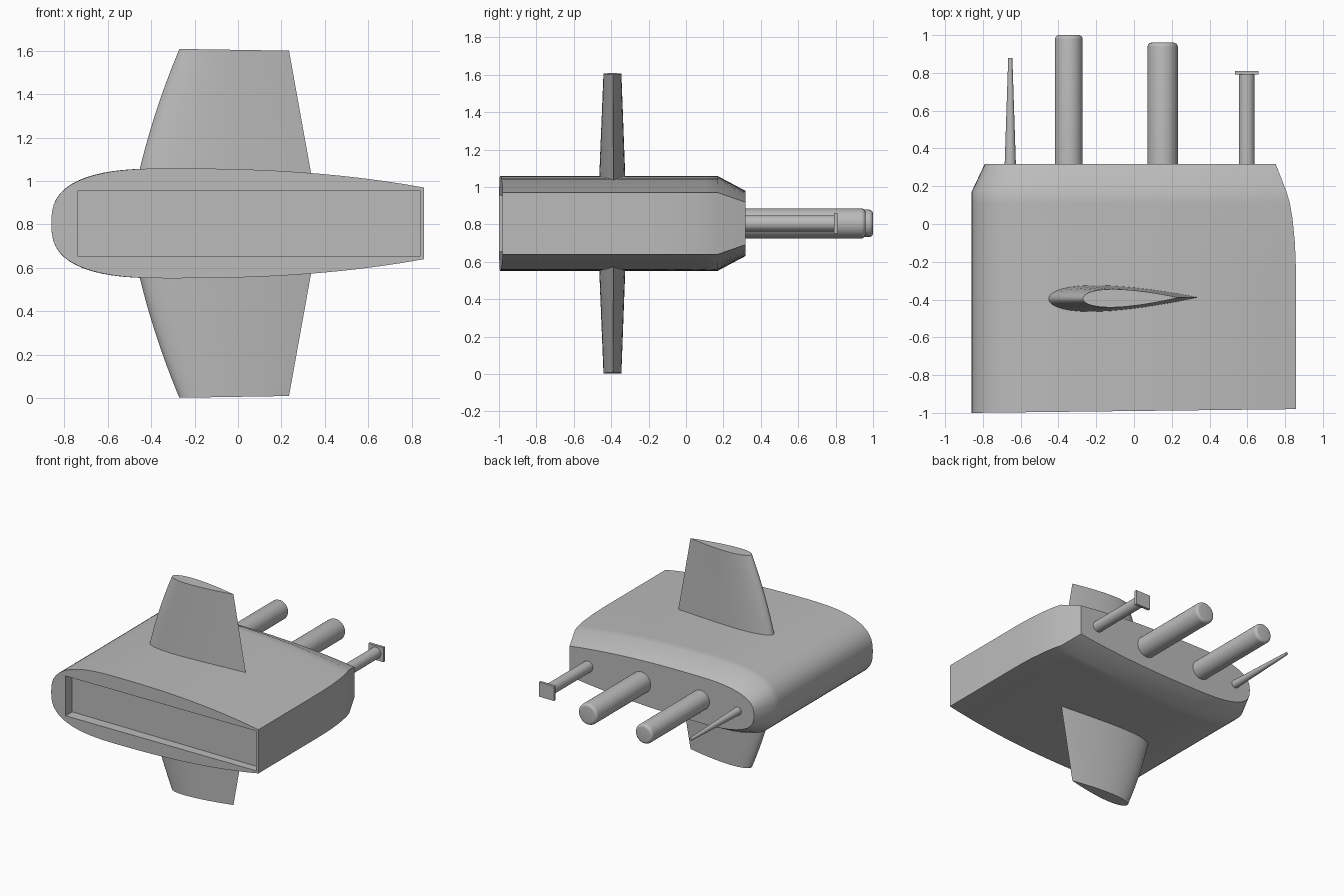
import bpy, bmesh, math
from mathutils import Vector

if "Cube" in bpy.data.objects:
    bpy.data.objects.remove(bpy.data.objects["Cube"])

grey = bpy.data.materials.new("plain_grey")
grey.use_nodes = True
grey.diffuse_color = (0.5, 0.5, 0.5, 1)
grey.node_tree.nodes["Principled BSDF"].inputs["Base Color"].default_value = (0.5, 0.5, 0.5, 1)

MID = 0.805       # height of the centre plane
NOSE = -0.86
TAIL = 0.857
DECK = 0.318      # flat end that carries the masts


def loft(name, rings, smooth=35):
    """Skin a list of closed rings and cap both ends."""
    bm = bmesh.new()
    loops = [[bm.verts.new(p) for p in ring] for ring in rings]
    n = len(loops[0])
    for a, b in zip(loops, loops[1:]):
        for i in range(n):
            j = (i + 1) % n
            bm.faces.new((a[i], a[j], b[j], b[i]))
    bm.faces.new(loops[0])
    bm.faces.new(loops[-1])
    bmesh.ops.recalc_face_normals(bm, faces=bm.faces)
    mesh = bpy.data.meshes.new(name)
    bm.to_mesh(mesh)
    bm.free()
    obj = bpy.data.objects.new(name, mesh)
    bpy.context.collection.objects.link(obj)
    mesh.materials.append(grey)
    shade(obj, smooth)
    return obj


def shade(obj, angle=35):
    bpy.ops.object.select_all(action='DESELECT')
    obj.select_set(True)
    bpy.context.view_layer.objects.active = obj
    bpy.ops.object.shade_smooth_by_angle(angle=math.radians(angle))


# Sail body: foil section with a blunt nose and a flat tail
def half_thickness(d):
    if d < 0.55:
        return 0.253 * max(0, 1 - (1 - d / 0.55) ** 2.7) ** (1 / 2.7)
    return 0.253 - 0.088 * ((d - 0.55) / (TAIL - NOSE - 0.55)) ** 2.4


nose_steps = [0.55 * (1 - math.cos(math.pi / 2 * i / 16)) for i in range(17)]
tail_steps = [0.55 + (TAIL - NOSE - 0.55) * i / 12 for i in range(1, 13)]
steps = nose_steps + tail_steps


def body_ring(y, lead, trail, scale, slant=0):
    k = (trail - lead) / (TAIL - NOSE)
    top = [(lead + d * k, half_thickness(d) * scale) for d in steps]
    outline = top + [(x, -h) for x, h in reversed(top[1:])]
    return [Vector((x, y + slant * x, MID + h)) for x, h in outline]


rings = [body_ring(-0.99, NOSE, TAIL, 1, 0.0116)]
# (y, nose, tail, thickness) towards the chamfered deck
for y, lead, trail, scale in [(-0.23, NOSE, TAIL, 1), (-0.1, NOSE, 0.852, 1),
                              (0.03, NOSE, 0.839, 1), (0.11, NOSE, 0.825, 1),
                              (0.17, NOSE, 0.808, 1), (DECK, -0.79, 0.75, 0.69)]:
    rings.append(body_ring(y, lead, trail, scale))
body = loft("sail_body", rings)

# Shallow rectangular recess in the front face
bpy.ops.mesh.primitive_cube_add(size=1, location=(0.05, -1.02, MID))
cutter = bpy.context.object
cutter.name = "recess_cutter"
cutter.scale = (1.58, 0.2, 0.3)
cutter.hide_render = True
cutter.data.materials.append(grey)
cut = body.modifiers.new("recess", 'BOOLEAN')
cut.operation = 'DIFFERENCE'
cut.solver = 'EXACT'
cut.object = cutter
bpy.context.view_layer.update()
bpy.ops.object.select_all(action='DESELECT')
body.select_set(True)
bpy.context.view_layer.objects.active = body
bpy.ops.object.modifier_move_to_index(modifier=cut.name, index=0)
bpy.ops.object.modifier_apply(modifier=cut.name)
bpy.data.objects.remove(cutter)


# Tapered fins above and below, with a curved leading edge
def foil(t):
    return 10 * (0.2969 * math.sqrt(t) - 0.126 * t - 0.3516 * t ** 2
                 + 0.2843 * t ** 3 - 0.1036 * t ** 4)


def fin_ring(u, side):
    lead = -0.455 + 0.185 * u - 0.05 * u * (1 - u)
    trail = 0.335 - 0.1 * u
    thick = 0.07 - 0.022 * u
    ts = [(1 - math.cos(math.pi * i / 20)) / 2 for i in range(21)]
    upper = [(t, thick * foil(t)) for t in ts]
    outline = upper + [(t, -h) for t, h in reversed(upper[1:-1])]
    ring = []
    for t, h in outline:
        x = lead + (trail - lead) * t
        z = 0.24 + 0.559 * u - 0.016 * x * max(u, 0)
        ring.append(Vector((x, -0.392 + 0.01 * x + h, MID + side * z)))
    return ring


for name, side in (("upper_fin", 1), ("lower_fin", -1)):
    loft(name, [fin_ring(-0.06 + 1.06 * i / 8, side) for i in range(9)])


# Masts standing on the deck, turned from (radius, y) profiles
def mast(name, x, profile, sides=32):
    loft(name, [[Vector((x + r * math.cos(a), y, MID + r * math.sin(a)))
                 for a in (2 * math.pi * i / sides for i in range(sides))]
                for r, y in profile])


def rounded(radius, end, bevel=0.022):
    arc = [math.pi / 2 * i / 5 for i in range(6)]
    return [(radius, DECK - 0.01)] + [
        (radius - bevel * (1 - math.cos(a)), end - bevel * (1 - math.sin(a))) for a in arc]


mast("whip_antenna", -0.655, [(0.03, DECK - 0.01), (0.011, 0.88)], 20)
mast("tall_mast", -0.345, rounded(0.0735, 1.0))
mast("short_mast", 0.152, rounded(0.08, 0.96))
mast("sensor_mast", 0.597, [(0.042, DECK - 0.01), (0.042, 0.795)])

# Square plate on the sensor mast
bpy.ops.mesh.primitive_cube_add(size=1, location=(0.597, 0.801, MID))
plate = bpy.context.object
plate.name = "sensor_plate"
plate.scale = (0.125, 0.02, 0.11)
plate.data.materials.append(grey)
